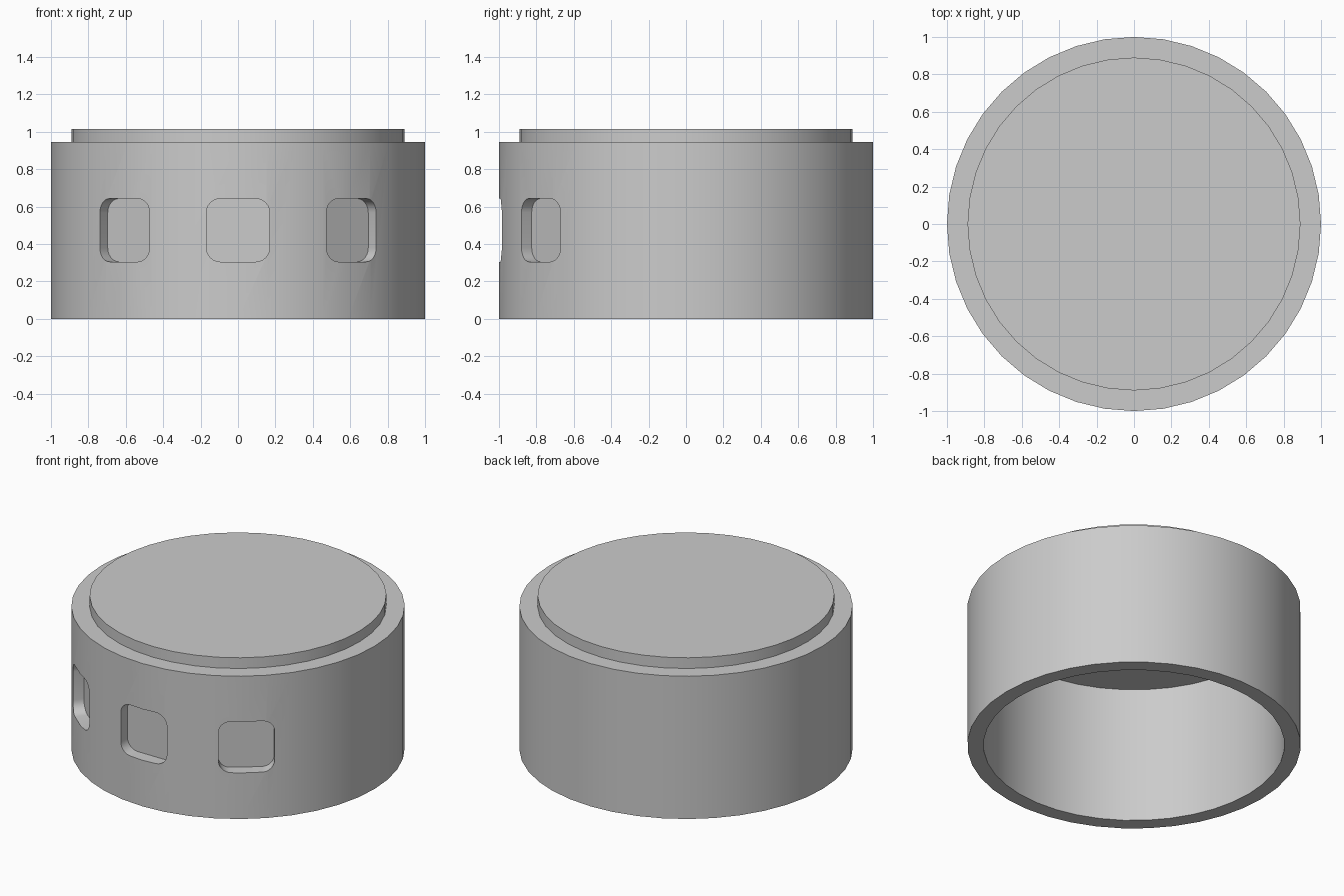
import bpy, bmesh, math
from mathutils import Matrix

SIDES = 40
OUTER, INNER, LID = 1.0, 0.903, 0.89
SHOULDER, CEILING, TOP = 0.945, 0.905, 1.016

if "Cube" in bpy.data.objects:
    bpy.data.objects.remove(bpy.data.objects["Cube"], do_unlink=True)

grey = bpy.data.materials.new("plain grey")
grey.use_nodes = True
grey.diffuse_color = (0.6, 0.6, 0.6, 1)
grey.node_tree.nodes["Principled BSDF"].inputs["Base Color"].default_value = (0.6, 0.6, 0.6, 1)


def add_object(name, bm):
    bmesh.ops.recalc_face_normals(bm, faces=bm.faces)
    mesh = bpy.data.meshes.new(name)
    bm.to_mesh(mesh)
    bm.free()
    mesh.materials.append(grey)
    obj = bpy.data.objects.new(name, mesh)
    bpy.context.collection.objects.link(obj)
    return obj


def lathe(name, profile):
    """Spin (radius, height) points round z; the open ends become flat caps."""
    bm = bmesh.new()
    rings = []
    for radius, z in profile:
        angles = [math.tau * i / SIDES for i in range(SIDES)]
        rings.append([bm.verts.new((radius * math.cos(a), radius * math.sin(a), z)) for a in angles])
    for low, high in zip(rings, rings[1:]):
        for i in range(SIDES):
            j = (i + 1) % SIDES
            bm.faces.new((low[i], low[j], high[j], high[i]))
    bm.faces.new(rings[0])
    bm.faces.new(rings[-1])
    return add_object(name, bm)


def window_cutter(angle, half=0.169, corner=0.075, floor=0.915, z=0.474):
    """Rounded square block, standing on the flat window floor and pointing outwards."""
    bm = bmesh.new()
    points = []
    for quarter in range(4):
        mid = math.radians(45 + 90 * quarter)
        cx = math.copysign(half - corner, math.cos(mid))
        cz = math.copysign(half - corner, math.sin(mid))
        for step in range(7):
            a = math.radians(90 * quarter + 15 * step)
            points.append((cx + corner * math.cos(a), -floor, z + cz + corner * math.sin(a)))
    face = bm.faces.new([bm.verts.new(p) for p in points])
    out = bmesh.ops.extrude_face_region(bm, geom=[face])["geom"]
    bmesh.ops.translate(bm, verts=[v for v in out if isinstance(v, bmesh.types.BMVert)], vec=(0, -0.3, 0))
    bm.transform(Matrix.Rotation(math.radians(angle), 4, "Z"))
    return add_object("window_cutter", bm)


def select_only(obj):
    bpy.ops.object.select_all(action="DESELECT")
    obj.select_set(True)
    bpy.context.view_layer.objects.active = obj


# Hollow drum, open underneath
housing = lathe("housing", [(INNER, CEILING), (INNER, 0), (OUTER, 0), (OUTER, SHOULDER)])

# Three recessed windows across the front
for angle in (-38, 0, 38):
    cutter = window_cutter(angle)
    cutter.hide_render = True
    select_only(housing)
    cut = housing.modifiers.new("window", "BOOLEAN")
    cut.operation = "DIFFERENCE"
    cut.solver = "EXACT"
    cut.object = cutter
    bpy.ops.object.modifier_apply(modifier=cut.name)
    bpy.data.objects.remove(cutter, do_unlink=True)

# Raised disc on top
lid = lathe("lid", [(LID, SHOULDER - 0.01), (LID, TOP)])

for part in (housing, lid):
    select_only(part)
    bpy.ops.object.shade_smooth_by_angle(angle=math.radians(30))
